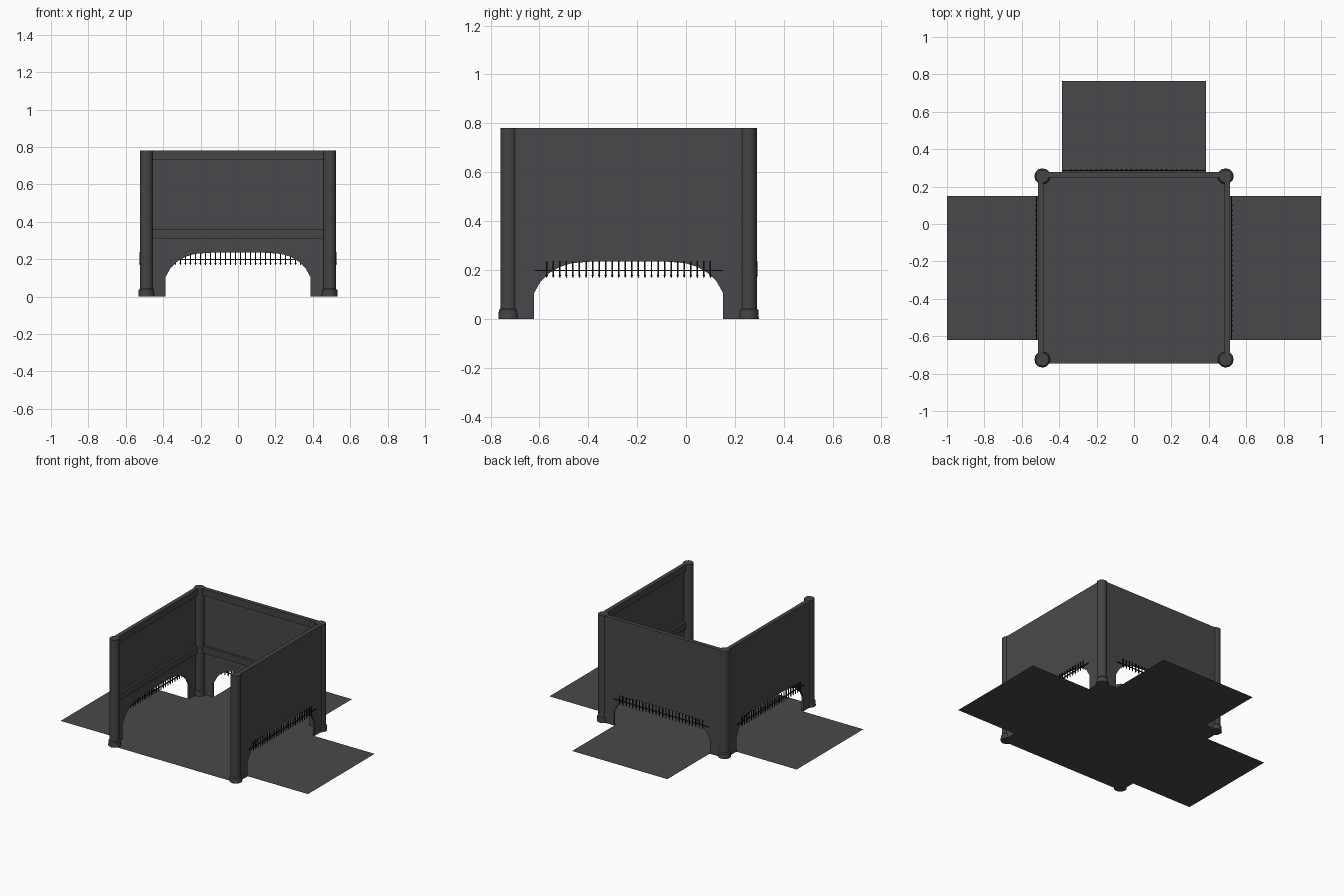
import bpy, bmesh, math
from mathutils import Matrix, Vector

if "Cube" in bpy.data.objects:
    bpy.data.objects.remove(bpy.data.objects["Cube"])

CY = -0.235          # centre of the square room
H = 0.78             # wall height


def material(name, rgb):
    m = bpy.data.materials.new(name)
    m.diffuse_color = (*rgb, 1)
    m.use_nodes = True
    m.node_tree.nodes["Principled BSDF"].inputs["Base Color"].default_value = m.diffuse_color
    return m


STONE = material("dark stone", (0.066, 0.064, 0.071))
TRIM = material("dark trim", (0.058, 0.058, 0.061))
IRON = material("black iron", (0.008, 0.008, 0.009))


def finish(bm, name, mat, matrix=Matrix()):
    bmesh.ops.recalc_face_normals(bm, faces=bm.faces)
    me = bpy.data.meshes.new(name)
    bm.to_mesh(me)
    bm.free()
    me.materials.append(mat)
    ob = bpy.data.objects.new(name, me)
    ob.matrix_world = matrix
    bpy.context.collection.objects.link(ob)
    return ob


def add_box(bm, lo, hi):
    lo, hi = Vector(lo), Vector(hi)
    m = Matrix.Translation((lo + hi) / 2) @ Matrix.Diagonal((*(hi - lo), 1))
    bmesh.ops.create_cube(bm, size=1, matrix=m)


def add_cone(bm, r1, r2, z0, z1, x=0, y=0, n=12):
    bmesh.ops.create_cone(bm, cap_ends=True, segments=n, radius1=r1, radius2=r2,
                          depth=z1 - z0, matrix=Matrix.Translation((x, y, (z0 + z1) / 2)))


def plane(name, x0, x1, y0, y1, matrix):
    bm = bmesh.new()
    bm.faces.new([bm.verts.new(p) for p in
                  ((x0, y0, 0), (x1, y0, 0), (x1, y1, 0), (x0, y1, 0))])
    ob = finish(bm, name, STONE, matrix)
    if ob.data.polygons[0].normal.z < 0:
        ob.data.flip_normals()


# half of the arch opening, from foot to crown
ARCH = [(0.387, 0), (0.387, 0.105), (0.36, 0.153), (0.325, 0.187), (0.28, 0.213),
        (0.23, 0.228), (0.14, 0.235)]

room = Matrix.Translation((0, CY, 0))
plane("room_floor", -0.513, 0.513, -0.51, 0.513, room)

# three identical sides: back, left and right
for side, angle in (("back", 0), ("left", 90), ("right", -90)):
    mat = room @ Matrix.Rotation(math.radians(angle), 4, 'Z')

    # wall with arched doorway
    outline = [(-0.49, 0)] + [(-x, z) for x, z in ARCH] + ARCH[::-1]
    outline += [(0.49, 0), (0.49, H), (-0.49, H)]
    bm = bmesh.new()
    f = bm.faces.new([bm.verts.new((x, 0.5, z)) for x, z in outline])
    ext = bmesh.ops.extrude_face_region(bm, geom=[f], use_keep_orig=True)
    bmesh.ops.translate(bm, vec=(0, 0.013, 0),
                        verts=[v for v in ext["geom"] if isinstance(v, bmesh.types.BMVert)])
    finish(bm, side + "_wall", STONE, mat)

    # inner rails at the top and above the arch
    bm = bmesh.new()
    add_box(bm, (-0.49, 0.483, 0.73), (0.49, 0.5125, H))
    add_box(bm, (-0.49, 0.483, 0.31), (0.49, 0.505, 0.36))
    finish(bm, side + "_rails", TRIM, mat)

    # passage floor outside the doorway
    plane(side + "_passage_floor", -0.385, 0.385, 0.513, 1.0, mat)

    # portcullis: crossbar and pointed bars
    bm = bmesh.new()
    add_box(bm, (-0.385, 0.518, 0.195), (0.385, 0.524, 0.2))
    for i in range(26):
        x = -0.335 + i * 0.67 / 25
        add_box(bm, (x - 0.003, 0.521, 0.18), (x + 0.003, 0.527, 0.237))
        add_cone(bm, 0.001, 0.0055, 0.168, 0.18, x, 0.524, 4)
    finish(bm, side + "_portcullis", IRON, mat)

# corner pillars with flared feet
for sx in (-1, 1):
    for sy in (-1, 1):
        bm = bmesh.new()
        add_cone(bm, 0.035, 0.035, 0.04, H + 0.001)
        add_cone(bm, 0.043, 0.041, 0, 0.035)
        add_cone(bm, 0.041, 0.035, 0.035, 0.042)
        name = ("left" if sx < 0 else "right") + ("_front" if sy < 0 else "_back") + "_pillar"
        ob = finish(bm, name, TRIM, room @ Matrix.Translation((sx * 0.49, sy * 0.49, 0)))
        bpy.context.view_layer.objects.active = ob
        bpy.ops.object.select_all(action='DESELECT')
        ob.select_set(True)
        bpy.ops.object.shade_smooth_by_angle(angle=math.radians(35))
